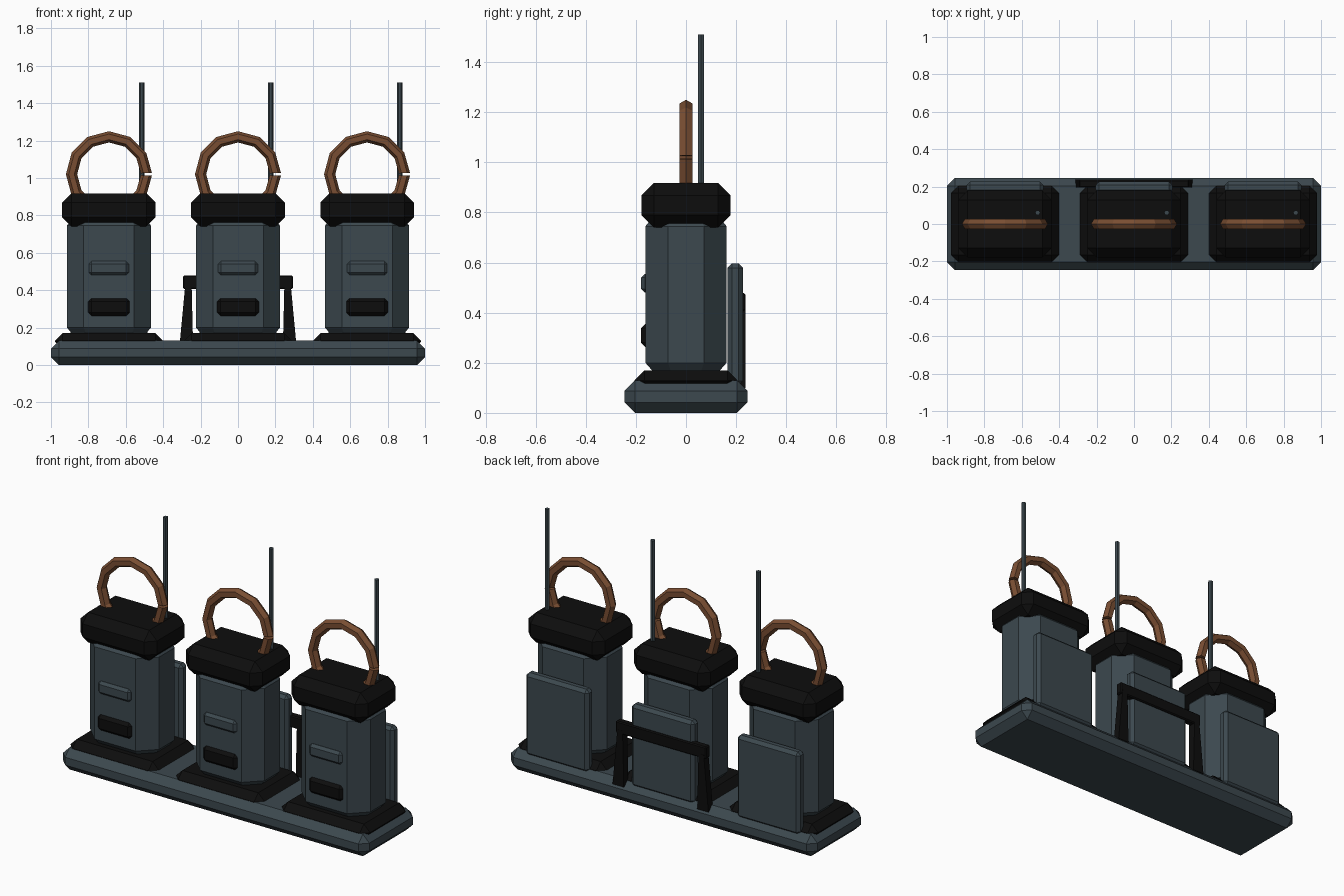
import bpy, bmesh, math
from mathutils import Vector

if "Cube" in bpy.data.objects:
    bpy.data.objects.remove(bpy.data.objects["Cube"])


def material(name, rgb):
    m = bpy.data.materials.new(name)
    m.diffuse_color = (*rgb, 1)
    m.use_nodes = True
    m.node_tree.nodes["Principled BSDF"].inputs["Base Color"].default_value = m.diffuse_color
    return m


SLATE = material("slate grey", (0.045, 0.065, 0.077))
BLACK = material("black", (0.004, 0.004, 0.004))
BROWN = material("copper brown", (0.19, 0.075, 0.032))


def finish(name, bm, mat):
    bmesh.ops.recalc_face_normals(bm, faces=bm.faces)
    me = bpy.data.meshes.new(name)
    bm.to_mesh(me)
    bm.free()
    me.materials.append(mat)
    ob = bpy.data.objects.new(name, me)
    bpy.context.collection.objects.link(ob)
    return ob


def box(name, x, y, z, mat, bevel=0.0):
    """Chamfered box from (min, max) ranges."""
    bm = bmesh.new()
    bmesh.ops.create_cube(bm, size=1)
    for v in bm.verts:
        v.co = [r[0] + (c + 0.5) * (r[1] - r[0]) for r, c in zip((x, y, z), v.co)]
    if bevel:
        bmesh.ops.bevel(bm, geom=bm.edges[:], offset=bevel, segments=1,
                        profile=0.5, affect='EDGES')
    return finish(name, bm, mat)


def loft(name, rings, mat, closed_caps=True):
    """Skin between point rings of equal length."""
    bm = bmesh.new()
    rows = [[bm.verts.new(p) for p in ring] for ring in rings]
    n = len(rows[0])
    for a, b in zip(rows, rows[1:]):
        for i in range(n):
            bm.faces.new((a[i], a[(i + 1) % n], b[(i + 1) % n], b[i]))
    if closed_caps:
        bm.faces.new(rows[0])
        bm.faces.new(rows[-1])
    return finish(name, bm, mat)


def octagon(cx, hx, hy, c, z):
    """Rectangle with cut corners."""
    return [(cx + sx, sy, z) for sx, sy in (
        (hx, -hy + c), (hx, hy - c), (hx - c, hy), (-hx + c, hy),
        (-hx, hy - c), (-hx, -hy + c), (-hx + c, -hy), (hx - c, -hy))]


def ring_handle(name, cx, cz, major, minor, steps=12, sides=6):
    """Faceted ring standing in the xz plane, with a fine slit on its right."""
    rings = []
    for i in range(steps + 1):
        a = math.tau * i / steps
        a += 0.03 if i == 0 else (-0.03 if i == steps else 0)
        ring = []
        for j in range(sides):
            b = math.tau * j / sides
            r = major + minor * math.cos(b)
            ring.append((cx + r * math.cos(a), minor * math.sin(b), cz + r * math.sin(a)))
        rings.append(ring)
    return loft(name, rings, BROWN)


def rod(name, x, y, z0, z1, r, mat, sides=6):
    return loft(name, [[(x + r * math.cos(math.tau * i / sides),
                         y + r * math.sin(math.tau * i / sides), z)
                        for i in range(sides)] for z in (z0, z1)], mat)


# base slab
box("base", (-1, 1), (-0.245, 0.245), (0, 0.13), SLATE, 0.042)

# three identical units
for cx, side in ((-0.69, "left"), (0, "middle"), (0.69, "right")):
    box(side + "_foot", (cx - 0.288, cx + 0.288), (-0.205, 0.205), (0.085, 0.17), BLACK, 0.04)
    loft(side + "_body", [octagon(cx, 0.225 - i, 0.162 - i, 0.09 - i * 0.6, z)
                          for z, i in ((0.16, 0.035), (0.2, 0), (0.745, 0), (0.77, 0.02))], SLATE)
    box(side + "_cap", (cx - 0.25, cx + 0.25), (-0.178, 0.178), (0.74, 0.918), BLACK, 0.05)
    ring_handle(side + "_handle", cx, 1.02, 0.2, 0.03)
    rod(side + "_antenna", cx + 0.175, 0.06, 0.85, 1.51, 0.014, SLATE)
    box(side + "_front_ridge", (cx - 0.107, cx + 0.107), (-0.179, -0.14), (0.48, 0.555), SLATE, 0.015)
    box(side + "_front_slot", (cx - 0.112, cx + 0.112), (-0.179, -0.14), (0.262, 0.357), BLACK, 0.018)
    box(side + "_back_pack", (cx - 0.205, cx + 0.205), (0.165, 0.227), (0.11, 0.597), SLATE, 0.018)

# guard frame at the back of the middle unit
box("guard_crossbar", (-0.295, 0.295), (0.195, 0.237), (0.407, 0.478), BLACK, 0.006)
for s, side in ((-1, "left"), (1, "right")):
    loft("guard_post_" + side, [[(s * x, y, z) for x, y in (
        (a, 0.195), (b, 0.195), (b, 0.238), (a, 0.238))]
        for z, a, b in ((0.1, 0.24, 0.313), (0.43, 0.248, 0.282))], BLACK)
